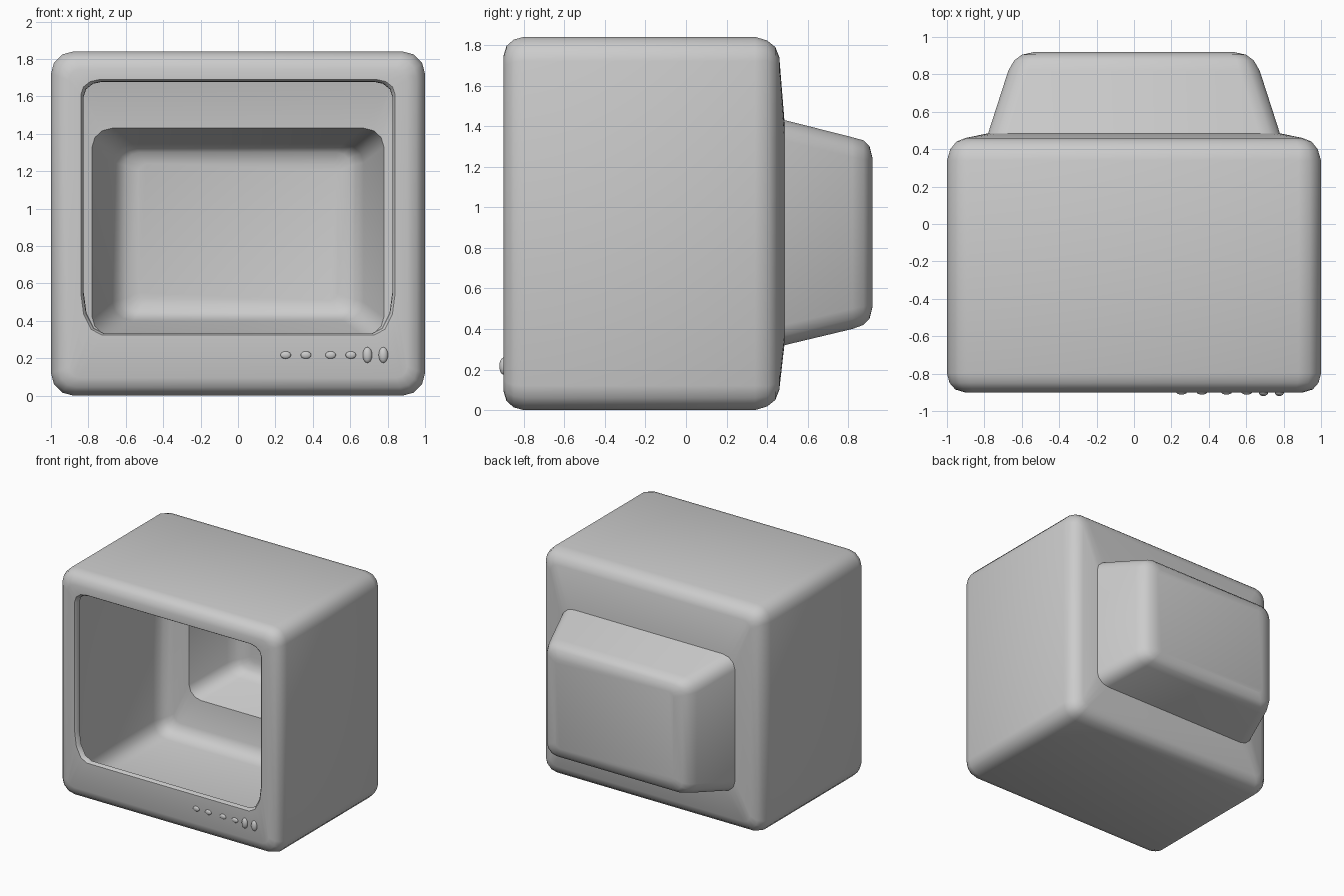
import bpy, bmesh, math

if "Cube" in bpy.data.objects:
    bpy.data.objects.remove(bpy.data.objects["Cube"])

SEG = 3  # segments per rounded corner


def ring(y, hx, z0, z1, top, bottom=None):
    """Rounded rectangle in the xz plane, counter-clockwise seen from the front."""
    bottom = bottom or top
    corners = [(1, z0, 1, bottom, -90), (1, z1, -1, top, 0),
               (-1, z1, -1, top, 90), (-1, z0, 1, bottom, 180)]
    pts = []
    for sx, z, sz, (rx, rz), start in corners:
        cx, cz = sx * (hx - rx), z + sz * rz
        for k in range(SEG + 1):
            a = math.radians(start + 90 * k / SEG)
            pts.append((cx + rx * math.cos(a), y, cz + rz * math.sin(a)))
    return pts


def body_ring(y, inset, r):
    return ring(y, 1 - inset, inset, 1.84 - inset, (r, r))


def smooth(obj, angle=38):
    bpy.ops.object.select_all(action='DESELECT')
    obj.select_set(True)
    bpy.context.view_layer.objects.active = obj
    bpy.ops.object.shade_smooth_by_angle(angle=math.radians(angle))


def loft(name, rings):
    """Skin from the capped back ring to the open front ring."""
    bm = bmesh.new()
    loops = [[bm.verts.new(p) for p in r] for r in rings]
    n = len(loops[0])
    bm.faces.new(loops[0][::-1])
    for a, b in zip(loops, loops[1:]):
        for i in range(n):
            j = (i + 1) % n
            bm.faces.new((a[i], a[j], b[j], b[i]))
    mesh = bpy.data.meshes.new(name)
    bm.to_mesh(mesh)
    bm.free()
    obj = bpy.data.objects.new(name, mesh)
    bpy.context.collection.objects.link(obj)
    smooth(obj)


# Hollow monitor shell: tube bump, domed back, box sides, front frame, inner lip
loft("monitor_shell", [
    ring(0.92, 0.53, 0.51, 1.24, (0.04, 0.04)),
    ring(0.905, 0.60, 0.45, 1.30, (0.07, 0.07)),
    ring(0.875, 0.64, 0.42, 1.33, (0.09, 0.09)),
    ring(0.82, 0.672, 0.40, 1.345, (0.11, 0.10)),
    ring(0.485, 0.78, 0.32, 1.43, (0.11, 0.10)),
    body_ring(0.46, 0.10, 0.06),
    body_ring(0.44, 0.05, 0.08),
    body_ring(0.40, 0.018, 0.10),
    body_ring(0.34, 0.0, 0.12),
    body_ring(-0.80, 0.0, 0.12),
    body_ring(-0.85, 0.014, 0.11),
    body_ring(-0.885, 0.045, 0.09),
    body_ring(-0.90, 0.095, 0.06),
    ring(-0.90, 0.84, 0.325, 1.69, (0.10, 0.08), (0.11, 0.22)),
    ring(-0.885, 0.828, 0.33, 1.68, (0.10, 0.08), (0.11, 0.22)),
    ring(-0.86, 0.825, 0.332, 1.678, (0.10, 0.08), (0.11, 0.22)),
])

# Row of control buttons and two taller dials
controls = [("button", x, 0.028, 0.012, 0.02) for x in (0.255, 0.363, 0.495, 0.603)]
controls += [("dial", x, 0.025, 0.02, 0.042) for x in (0.692, 0.777)]
for name, x, rx, ry, rz in controls:
    bpy.ops.mesh.primitive_uv_sphere_add(segments=16, ring_count=10, radius=1,
                                         location=(x, -0.90, 0.217))
    knob = bpy.context.object
    knob.name = name
    knob.scale = (rx, ry, rz)
    smooth(knob)
